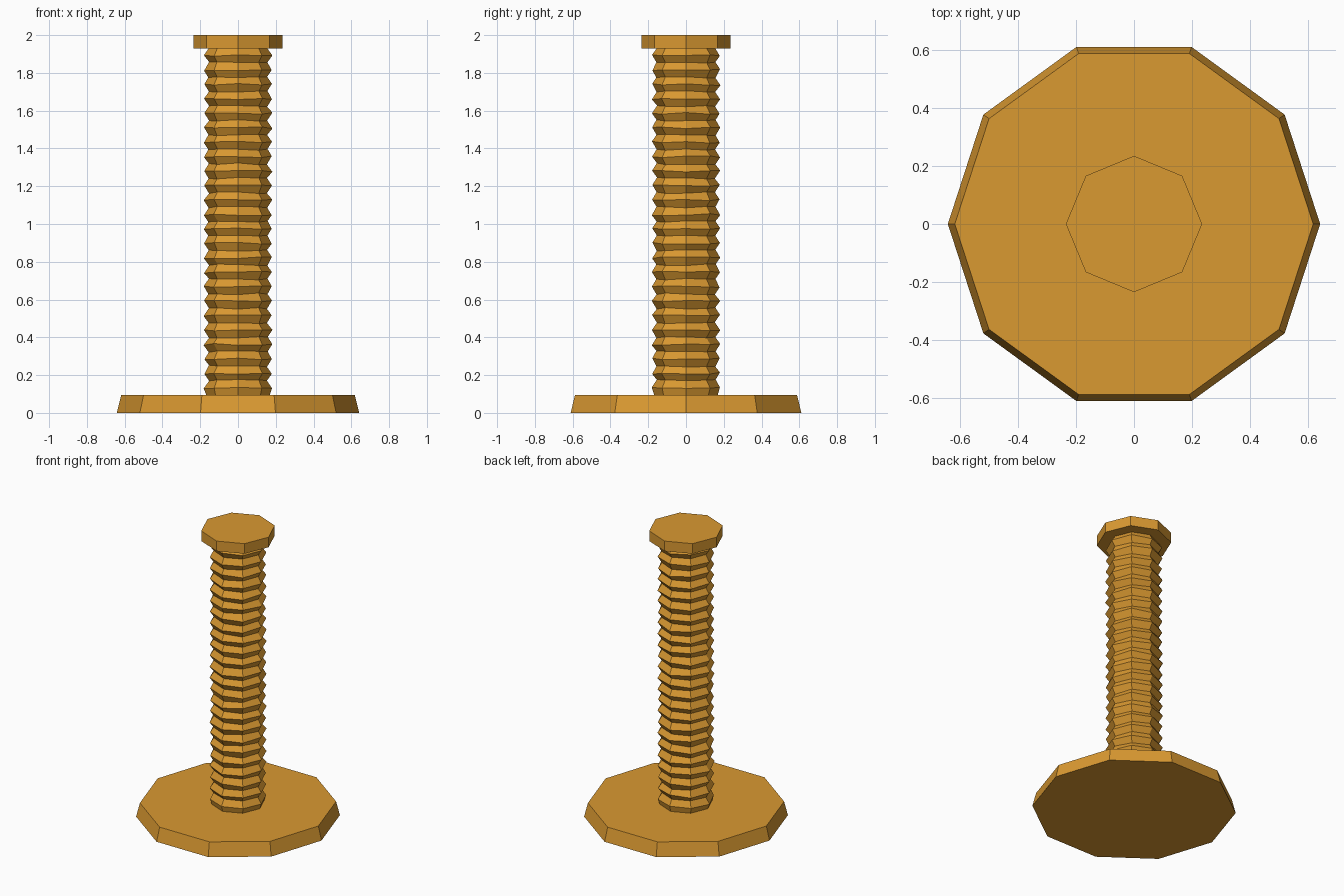
import bpy, bmesh, random
from math import cos, sin, tau

random.seed(4)

cube = bpy.data.objects.get("Cube")
if cube:
    bpy.data.objects.remove(cube, do_unlink=True)

# One tan colour for everything
TAN = (0.70, 0.319, 0.031, 1)
tan = bpy.data.materials.new("tan rope")
tan.use_nodes = True
tan.diffuse_color = TAN
tan.node_tree.nodes["Principled BSDF"].inputs["Base Color"].default_value = TAN


def stack(name, sides, rings, wobble=0.0):
    """Closed flat-shaded solid lofted through (radius, z) rings."""
    bm = bmesh.new()
    loops = []
    for i, (radius, z) in enumerate(rings):
        w = wobble if 0 < i < len(rings) - 1 else 0
        loop = []
        for k in range(sides):
            a = tau * k / sides
            r = radius + random.uniform(-w, w) * 0.5
            loop.append(bm.verts.new((r * cos(a), r * sin(a), z + random.uniform(-w, w))))
        loops.append(loop)
    for low, high in zip(loops, loops[1:]):
        for k in range(sides):
            n = (k + 1) % sides
            bm.faces.new((low[k], low[n], high[n], high[k]))
    bm.faces.new(loops[0][::-1])
    bm.faces.new(loops[-1])
    mesh = bpy.data.meshes.new(name)
    bm.to_mesh(mesh)
    bm.free()
    mesh.materials.append(tan)
    obj = bpy.data.objects.new(name, mesh)
    bpy.context.collection.objects.link(obj)
    return obj


# Wide ten-sided foot with sloping rim
BASE_TOP, CAP_BOTTOM, TURNS = 0.095, 1.93, 24
stack("base", 10, [(0.642, 0), (0.618, BASE_TOP)])

# Rope-wound post: alternating groove and ridge rings
step = (CAP_BOTTOM - BASE_TOP) / (2 * TURNS)
wound = [(0.18 if i % 2 else 0.155, BASE_TOP + i * step) for i in range(2 * TURNS + 1)]
wound[0] = (0.168, BASE_TOP)
stack("wound_post", 8, wound, wobble=0.005)

# Eight-sided cap
stack("cap", 8, [(0.235, CAP_BOTTOM), (0.235, 2.0)])
